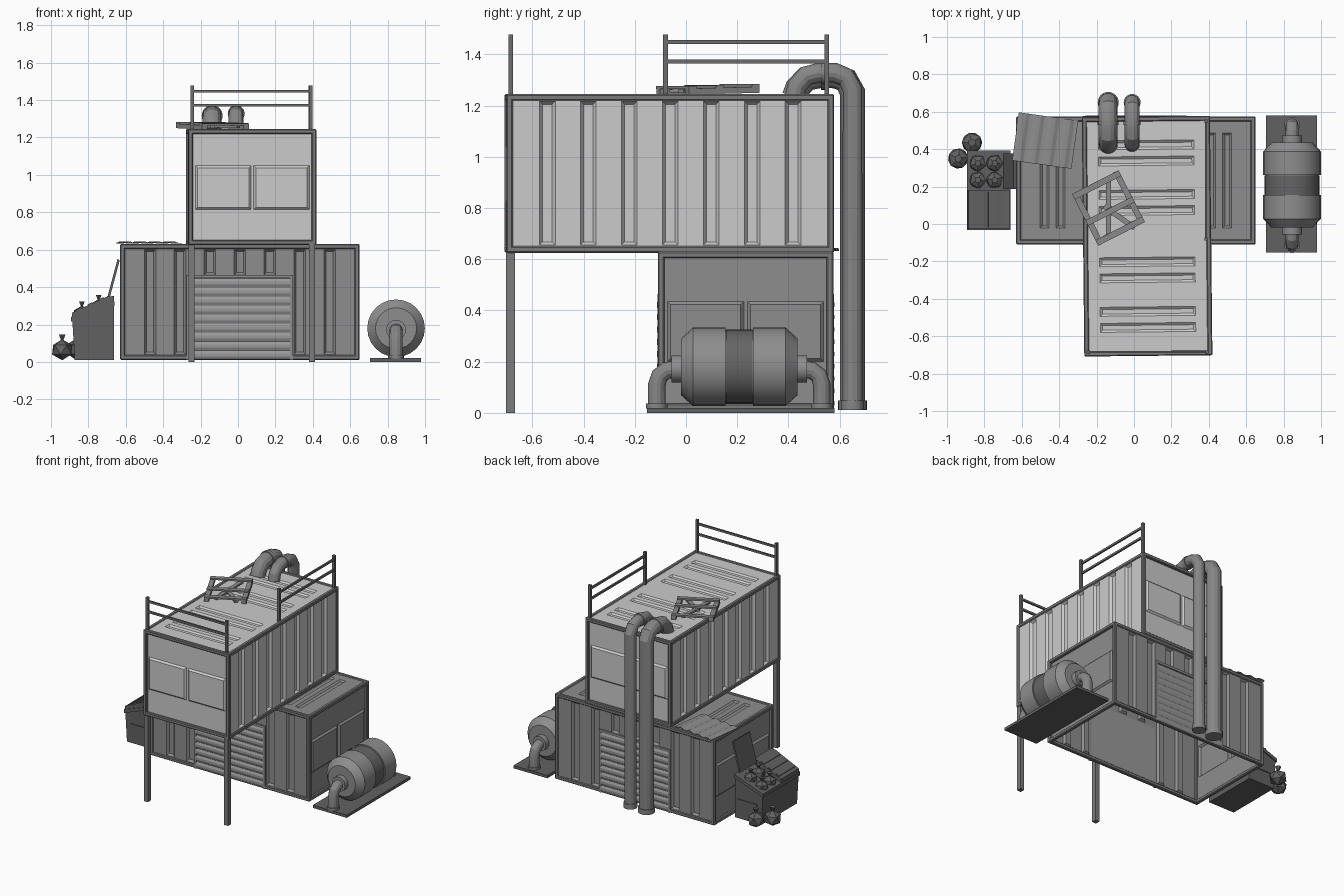
import bpy, bmesh, math, random
from mathutils import Vector, Matrix

if "Cube" in bpy.data.objects:
    bpy.data.objects.remove(bpy.data.objects["Cube"])

random.seed(4)
X, Y, Z = Vector((1, 0, 0)), Vector((0, 1, 0)), Vector((0, 0, 1))
I = Matrix.Identity(4)


def mat(name, g):
    m = bpy.data.materials.new(name)
    m.diffuse_color = (g, g, g, 1)
    m.use_nodes = True
    m.node_tree.nodes["Principled BSDF"].inputs["Base Color"].default_value = m.diffuse_color
    return m


LIGHT, LOWER = mat("light_grey_wall", 0.60), mat("mid_grey_wall", 0.27)
FRAME, DOOR = mat("frame_grey", 0.20), mat("shutter_grey", 0.32)
TANK, BAND = mat("tank_grey", 0.27), mat("dark_band", 0.13)
PIPE, BIN = mat("pipe_grey", 0.24), mat("bin_dark_grey", 0.12)
WOOD, RAIL = mat("wood_grey", 0.26), mat("rail_dark_grey", 0.15)


def finish(name, bm, m, M=I, smooth=None):
    me = bpy.data.meshes.new(name)
    bm.transform(M)
    bm.to_mesh(me)
    bm.free()
    me.materials.append(m)
    o = bpy.data.objects.new(name, me)
    bpy.context.collection.objects.link(o)
    if smooth:
        for s in bpy.context.selected_objects:
            s.select_set(False)
        o.select_set(True)
        bpy.context.view_layer.objects.active = o
        bpy.ops.object.shade_smooth_by_angle(angle=math.radians(smooth))
    return o


def boxes(name, m, items, M=I, bevel=0):
    """One object made of boxes (x0, x1, y0, y1, z0, z1)."""
    bm = bmesh.new()
    for x0, x1, y0, y1, z0, z1 in items:
        T = Matrix.Translation(((x0 + x1) / 2, (y0 + y1) / 2, (z0 + z1) / 2))
        bmesh.ops.create_cube(bm, size=1, matrix=T @ Matrix.Diagonal((x1 - x0, y1 - y0, z1 - z0, 1)))
    o = finish(name, bm, m, M)
    if bevel:
        b = o.modifiers.new("bevel", 'BEVEL')
        b.width, b.segments = bevel, 1
    return o


def prism(name, m, pts, y0, y1, M=I):
    """Closed xz profile extruded along y."""
    bm = bmesh.new()
    f = bm.faces.new([bm.verts.new((x, y0, z)) for x, z in pts])
    r = bmesh.ops.extrude_face_region(bm, geom=[f])
    bmesh.ops.translate(bm, vec=(0, y1 - y0, 0), verts=[v for v in r["geom"] if isinstance(v, bmesh.types.BMVert)])
    bmesh.ops.recalc_face_normals(bm, faces=bm.faces)
    return finish(name, bm, m, M)


def panel(name, m, o, u, v, U, V, grooves, depth, M, slope=0.012):
    """Flat sheet with sunk (or, for negative depth, raised) pockets."""
    bm, n = bmesh.new(), u.cross(v)

    def quad(*ps):
        bm.faces.new([bm.verts.new(o + u * a + v * b - n * d) for a, b, d in ps])

    def flat(a0, a1, b0, b1, d=0):
        quad((a0, b0, d), (a1, b0, d), (a1, b1, d), (a0, b1, d))
    cur = -U
    for a0, a1, b0, b1 in grooves:
        flat(cur, a0, V[0], V[1])
        flat(a0, a1, V[0], b0)
        flat(a0, a1, b1, V[1])
        s = slope
        out = [(a0, b0), (a1, b0), (a1, b1), (a0, b1)]
        inn = [(a0 + s, b0 + s), (a1 - s, b0 + s), (a1 - s, b1 - s), (a0 + s, b1 - s)]
        for i in range(4):
            j = (i + 1) % 4
            quad((*out[i], 0), (*out[j], 0), (*inn[j], depth), (*inn[i], depth))
        quad(*[(*p, depth) for p in inn])
        cur = a1
    flat(cur, U, V[0], V[1])
    bmesh.ops.remove_doubles(bm, verts=bm.verts, dist=1e-5)
    return finish(name, bm, m, M)


def lathe(name, m, c, axis, prof, n=24, smooth=35):
    """Profile of (distance along axis, radius) turned round the axis."""
    bm, rings = bmesh.new(), []
    q = Z.rotation_difference(axis)
    for h, r in prof:
        rings.append([bm.verts.new(Vector(c) + q @ Vector((r * math.cos(t), r * math.sin(t), h)))
                      for t in [2 * math.pi * i / n for i in range(n)]])
    for a, b in zip(rings, rings[1:]):
        for i in range(n):
            bm.faces.new((a[i], a[(i + 1) % n], b[(i + 1) % n], b[i]))
    bm.faces.new(rings[0])
    bm.faces.new(rings[-1])
    bmesh.ops.recalc_face_normals(bm, faces=bm.faces)
    return finish(name, bm, m, smooth=smooth)


def tube(name, m, pts, r):
    cu = bpy.data.curves.new(name, 'CURVE')
    cu.dimensions, cu.bevel_depth, cu.bevel_resolution, cu.use_fill_caps = '3D', r, 5, True
    sp = cu.splines.new('POLY')
    sp.points.add(len(pts) - 1)
    for p, c in zip(sp.points, pts):
        p.co = (*c, 1)
    o = bpy.data.objects.new(name, cu)
    bpy.context.collection.objects.link(o)
    for s in bpy.context.selected_objects:
        s.select_set(False)
    o.select_set(True)
    bpy.context.view_layer.objects.active = o
    bpy.ops.object.convert(target='MESH')
    o = bpy.context.object
    o.data.materials.clear()
    o.data.materials.append(m)
    bpy.ops.object.shade_smooth_by_angle(angle=math.radians(25))


# Shipping containers: frame, grooved sides and roof, raised door panels on the ends
L, W, H, T = 0.64, 0.3425, 0.62, 0.026


def container(name, m, M, shutter):
    fr = []
    for s in (-1, 1):
        y0, y1 = sorted((s * W, s * (W - T)))
        x0, x1 = sorted((s * L, s * (L - T)))
        for z in (0, H - T):
            fr += [(-L, L, y0, y1, z, z + T), (x0, x1, -W, W, z, z + T)]
        fr += [(x0, x1, -W, -W + T, 0, H), (x0, x1, W - T, W, 0, H)]
    boxes(name + "_frame", FRAME, fr, M, 0.005)
    side = [(k * 0.16 - 0.031, k * 0.16 + 0.031, 0.455 if shutter and abs(k) < 2 else 0.03, 0.592) for k in range(-3, 4)]
    end = [(-0.305, -0.007, 0.19, 0.425), (0.007, 0.305, 0.19, 0.425)]
    roof = [(c + d - 0.024, c + d + 0.024, -0.255, 0.255) for c in (-0.445, -0.18, 0.18, 0.445) for d in (-0.043, 0.043)]
    for s, a in ((-1, "front"), (1, "back")):
        panel(f"{name}_{a}_side", m, Y * s * (W - 0.007), X * -s, Z, L - 0.01, (0.005, H - 0.005), side, 0.016, M)
        panel(f"{name}_{a}_end", m, X * s * (L - 0.018), Y * s, Z, W - 0.01, (0.005, H - 0.005), end, -0.012, M)
        if shutter:
            pts = [(s * (W - 0.012), 0.0)]
            for i in range(9):
                z = 0.004 + i * 0.048
                pts += [(s * (W - 0.003), z), (s * (W + 0.004), z + 0.016), (s * (W + 0.004), z + 0.032), (s * (W - 0.003), z + 0.046)]
            pts.append((s * (W - 0.012), 0.44))
            prism(f"{name}_{a}_shutter", DOOR, pts, -0.27, 0.27, M @ Matrix.Rotation(math.pi / 2, 4, 'Z'))
            y0, y1 = sorted((s * (W - 0.01), s * (W + 0.002)))
            boxes(f"{name}_{a}_shutter_frame", LOWER, [(-0.285, -0.268, y0, y1, 0, 0.455), (0.268, 0.285, y0, y1, 0, 0.455),
                  (-0.285, 0.285, y0, y1, 0.438, 0.455)], M)
    panel(name + "_roof", m, Z * (H - 0.006), X, Y, L - 0.01, (-W + 0.01, W - 0.01), roof, 0.01, M)


# shutter prism is extruded along its local y, so its profile is turned by 90 degrees
container("lower_container", LOWER, Matrix.Translation((0.01, 0.2325, 0.01)), True)
UP = Matrix.Translation((0.07, -0.065, 0.625)) @ Matrix.Rotation(math.radians(90.6), 4, 'Z')
container("upper_container", LIGHT, UP, False)

# Support legs
for n, x in (("left", -0.248), ("right", 0.395)):
    boxes(n + "_leg", FRAME, [(x - 0.016, x + 0.016, -0.702, -0.667, 0, 0.63)])

# Roof railings
zs = ((1.44, 1.455), (1.365, 1.38))
boxes("front_railing", RAIL, [(x - 0.009, x + 0.009, -0.694, -0.676, 1.24, 1.477) for x in (-0.245, 0.39)] +
      [(-0.245, 0.39, -0.691, -0.679, a, b) for a, b in zs])
boxes("side_railing", RAIL, [(0.376, 0.394, y - 0.009, y + 0.009, 1.24, 1.477) for y in (-0.08, 0.55)] +
      [(0.379, 0.391, -0.08, 0.55, a, b) for a, b in zs])

# Vent pipes from the roof down the back
for n, x, r in (("large", -0.138, 0.051), ("small", -0.01, 0.04)):
    top = 1.368 - r
    arch = [(0.425, 1.235), (0.435, top - 0.05), (0.47, top - 0.012), (0.52, top), (0.58, top), (0.625, top - 0.018), (0.65, top - 0.065), (0.65, 0.02)]
    tube(n + "_vent_pipe", PIPE, [(x, y, z) for y, z in arch], r)
    lathe(n + "_pipe_foot", PIPE, (x, 0.65, 0.012), Z, [(0, r + 0.005), (0.036, r + 0.005)])
    lathe(n + "_pipe_collar", PIPE, (x, 0.54, top), Y, [(-0.012, r + 0.005), (0.012, r + 0.005)])

# Horizontal tank with end pipes on a base plate
C = (0.845, 0.208, 0.18)
lathe("tank_body", TANK, C, Y, [(-0.228, 0.11), (-0.18, 0.154), (-0.053, 0.154), (-0.053, 0.142), (0.053, 0.142), (0.053, 0.154), (0.18, 0.154), (0.228, 0.11)], 24, 25)
lathe("tank_band", BAND, C, Y, [(-0.052, 0.146), (0.052, 0.146)], 24)
for s, n in ((-1, "front"), (1, "back")):
    lathe(n + "_tank_flange", TANK, (C[0], C[1] + s * 0.245, 0.172), Y, [(-0.02, 0.053), (0.02, 0.053)], 16)
    tube(n + "_tank_pipe", PIPE, [(C[0], C[1] + s * a, z) for a, z in ((0.25, 0.17), (0.285, 0.165), (0.311, 0.145), (0.322, 0.11), (0.322, 0.02))], 0.035)
    lathe(n + "_tank_pipe_foot", PIPE, (C[0], C[1] + s * 0.322, 0.018), Z, [(0, 0.042), (0.018, 0.042)], 16)
boxes("tank_base_plate", BIN, [(0.706, 0.978, -0.152, 0.58, 0, 0.02)])

# Rubbish bin with a closed lid, an open lid and bags
prism("bin_body", BIN, [(-0.873, 0.01), (-0.662, 0.01), (-0.662, 0.32), (-0.885, 0.235), (-0.885, 0.21)], -0.025, 0.385)
prism("bin_rim", BIN, [(-0.892, 0.215), (-0.66, 0.30), (-0.66, 0.325), (-0.892, 0.24)], -0.033, 0.393)
prism("closed_bin_lid", BIN, [(-0.89, 0.235), (-0.662, 0.32), (-0.662, 0.352), (-0.70, 0.35), (-0.885, 0.265)], -0.028, 0.178)
for i in range(3):
    x = -0.85 + i * 0.06
    z = 0.281 + i * 0.0275
    prism(f"lid_rib_{i}", BIN, [(x - 0.012, z - 0.012), (x + 0.012, z), (x + 0.01, z + 0.011), (x - 0.014, z - 0.001)], -0.02, 0.17)
prism("open_bin_lid", BIN, [(-0.70, 0.34), (-0.688, 0.335), (-0.632, 0.545), (-0.644, 0.55)], 0.188, 0.378)
boxes("bin_side_plate", BIN, [(-0.84, -0.685, -0.031, -0.02, 0.11, 0.15), (-0.84, -0.685, 0.38, 0.391, 0.11, 0.15)])


def bag(name, x, y, z, r):
    bm = bmesh.new()
    bmesh.ops.create_icosphere(bm, subdivisions=1, radius=r)
    bmesh.ops.rotate(bm, verts=bm.verts, matrix=Matrix.Rotation(random.uniform(0, 6), 3, 'Z'))
    for v in bm.verts:
        v.co.z *= 0.92
    bmesh.ops.create_cone(bm, cap_ends=True, segments=6, radius1=r * 0.12, radius2=r * 0.34, depth=r * 0.5,
                          matrix=Matrix.Translation((0, 0, r * 1.1)))
    finish(name, bm, BIN, Matrix.Translation((x, y, z)))


for i, p in enumerate([(-0.94, 0.35, 0.065, 0.061), (-0.866, 0.435, 0.067, 0.061), (-0.835, 0.235, 0.255, 0.05), (-0.835, 0.325, 0.255, 0.05),
                       (-0.745, 0.235, 0.29, 0.05), (-0.745, 0.325, 0.29, 0.05)]):
    bag(f"rubbish_bag_{i}", *p)

# Loose corrugated sheet on the lower roof
top = [(-0.16 + i * 0.02, 0.012 if i % 4 in (1, 2) else 0.004) for i in range(17)]
prism("corrugated_sheet", LOWER, top + [(x, z - 0.004) for x, z in reversed(top)], -0.13, 0.13,
      Matrix.Translation((-0.475, 0.446, 0.632)) @ Matrix.Rotation(math.radians(-8), 4, 'Z'))

# Broken pallet on the upper roof
P = Matrix.Translation((-0.137, 0.086, 1.246)) @ Matrix.Rotation(math.radians(27), 4, 'Z') @ Matrix.Rotation(math.radians(1.5), 4, 'X')
boxes("pallet_frame", WOOD, [(-0.14, -0.108, -0.155, 0.155, 0, 0.024), (0.108, 0.14, -0.155, 0.155, 0, 0.024),
      (-0.14, 0.14, -0.155, -0.122, 0.022, 0.034), (-0.14, 0.14, 0.122, 0.155, 0.022, 0.034), (-0.14, 0.14, -0.035, -0.003, 0.022, 0.034)], P)
for i, (x, y, a, h) in enumerate([(0.0, 0.0, 63, 0.15), (0.03, -0.07, 118, 0.1)]):
    boxes(f"pallet_brace_{i}", WOOD, [(-h, h, -0.014, 0.014, 0.008, 0.021)], P @ Matrix.Translation((x, y, 0)) @ Matrix.Rotation(math.radians(a), 4, 'Z'))
